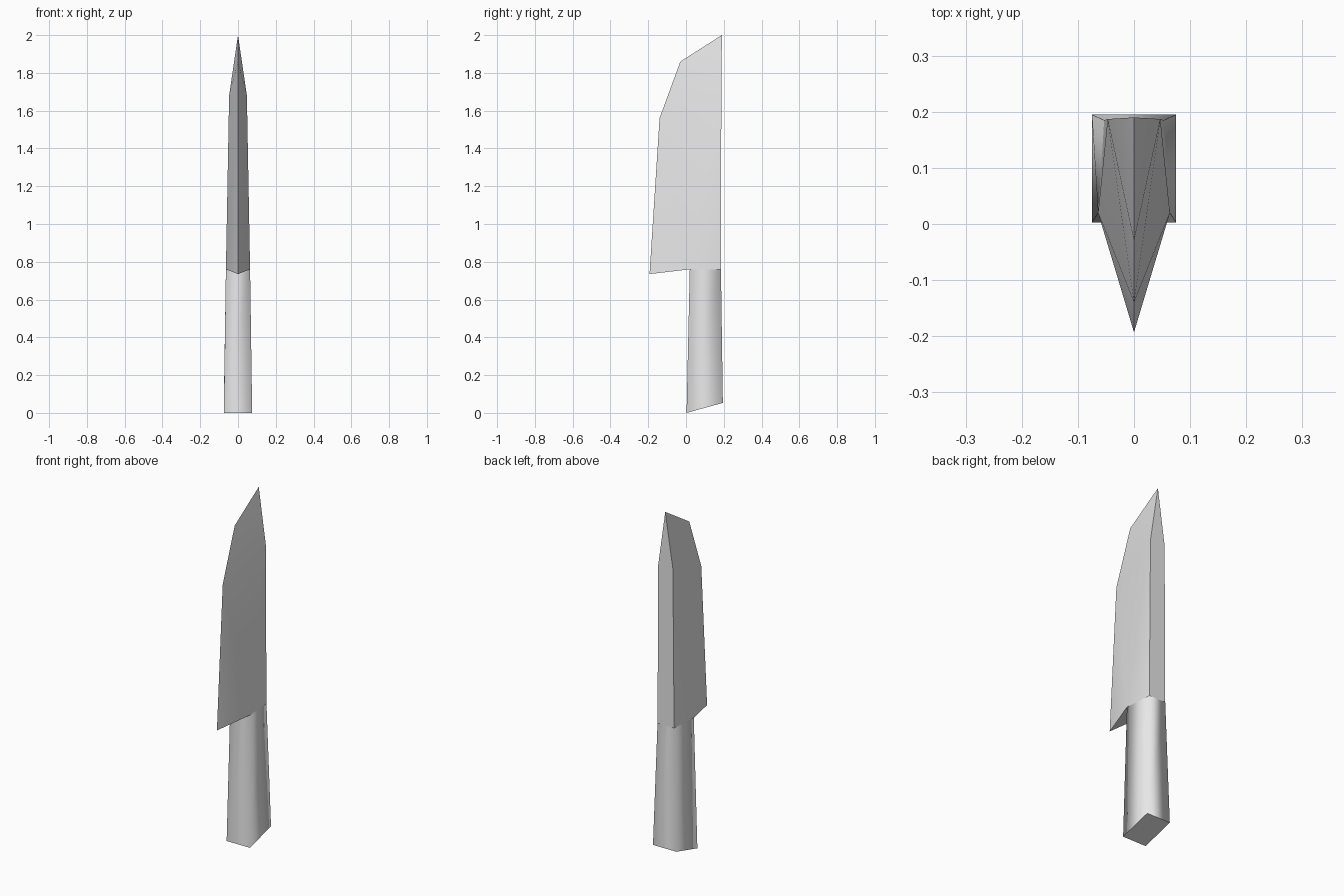
import bpy, bmesh, math
from mathutils import Vector

cube = bpy.data.objects.get("Cube")
if cube:
    bpy.data.objects.remove(cube, do_unlink=True)


def flat_material(name, value):
    mat = bpy.data.materials.new(name)
    mat.use_nodes = True
    colour = (value, value, value, 1)
    mat.diffuse_color = colour
    mat.node_tree.nodes["Principled BSDF"].inputs["Base Color"].default_value = colour
    return mat


def build(name, faces, mat, angle):
    """Weld faces given by their corner positions into one smooth-by-angle object."""
    bm = bmesh.new()
    for corners in faces:
        bm.faces.new([bm.verts.new(c) for c in corners])
    bmesh.ops.remove_doubles(bm, verts=bm.verts, dist=0.0005)
    bmesh.ops.recalc_face_normals(bm, faces=bm.faces)
    mesh = bpy.data.meshes.new(name)
    bm.to_mesh(mesh)
    bm.free()
    mesh.materials.append(mat)
    obj = bpy.data.objects.new(name, mesh)
    bpy.context.collection.objects.link(obj)
    bpy.ops.object.select_all(action="DESELECT")
    obj.select_set(True)
    bpy.context.view_layer.objects.active = obj
    bpy.ops.object.shade_smooth_by_angle(angle=math.radians(angle))
    return obj


def side(point, s):
    return Vector((point.x * s, point.y, point.z))


grey = flat_material("plain_grey", 0.8)

# Shared corners where the handle meets the blade
front_joint = Vector((0.064, 0.02, 0.76))
back_joint = Vector((0.053, 0.185, 0.76))

# Handle: tapered four-sided grip with a slanted butt
front_butt = Vector((0.075, 0.003, 0.0))
back_butt = Vector((0.075, 0.195, 0.053))
bottom = [side(front_butt, -1), front_butt, back_butt, side(back_butt, -1)]
top = [side(front_joint, -1), front_joint, back_joint, side(back_joint, -1)]
grip = [(bottom[i], bottom[(i + 1) % 4], top[(i + 1) % 4], top[i]) for i in range(4)]
handle = build("handle", grip + [bottom, top], grey, 95)
# Keep the rims of both end caps crisp
for edge in handle.data.edges:
    a, b = (handle.data.vertices[v].co for v in edge.vertices)
    edge.use_edge_sharp = abs(a.z - b.z) < 0.1

# Blade: wedge from a flat spine to a cutting edge on the centre line
heel = Vector((0, -0.193, 0.735))
belly = Vector((0, -0.14, 1.56))
shoulder = Vector((0, -0.03, 1.86))
tip = Vector((0, 0.19, 2.0))
spine_end = Vector((0.047, 0.187, 1.68))

blade_faces = []
for s in (-1, 1):
    fj, bj, se = (side(p, s) for p in (front_joint, back_joint, spine_end))
    blade_faces += [(heel, fj, belly), (fj, bj, se), (fj, se, belly),
                    (belly, se, shoulder), (shoulder, se, tip)]
blade_faces += [
    (heel, front_joint, side(front_joint, -1)),
    (front_joint, back_joint, side(back_joint, -1), side(front_joint, -1)),
    (back_joint, spine_end, side(spine_end, -1), side(back_joint, -1)),
    (spine_end, tip, side(spine_end, -1)),
]
build("blade", blade_faces, grey, 20)
